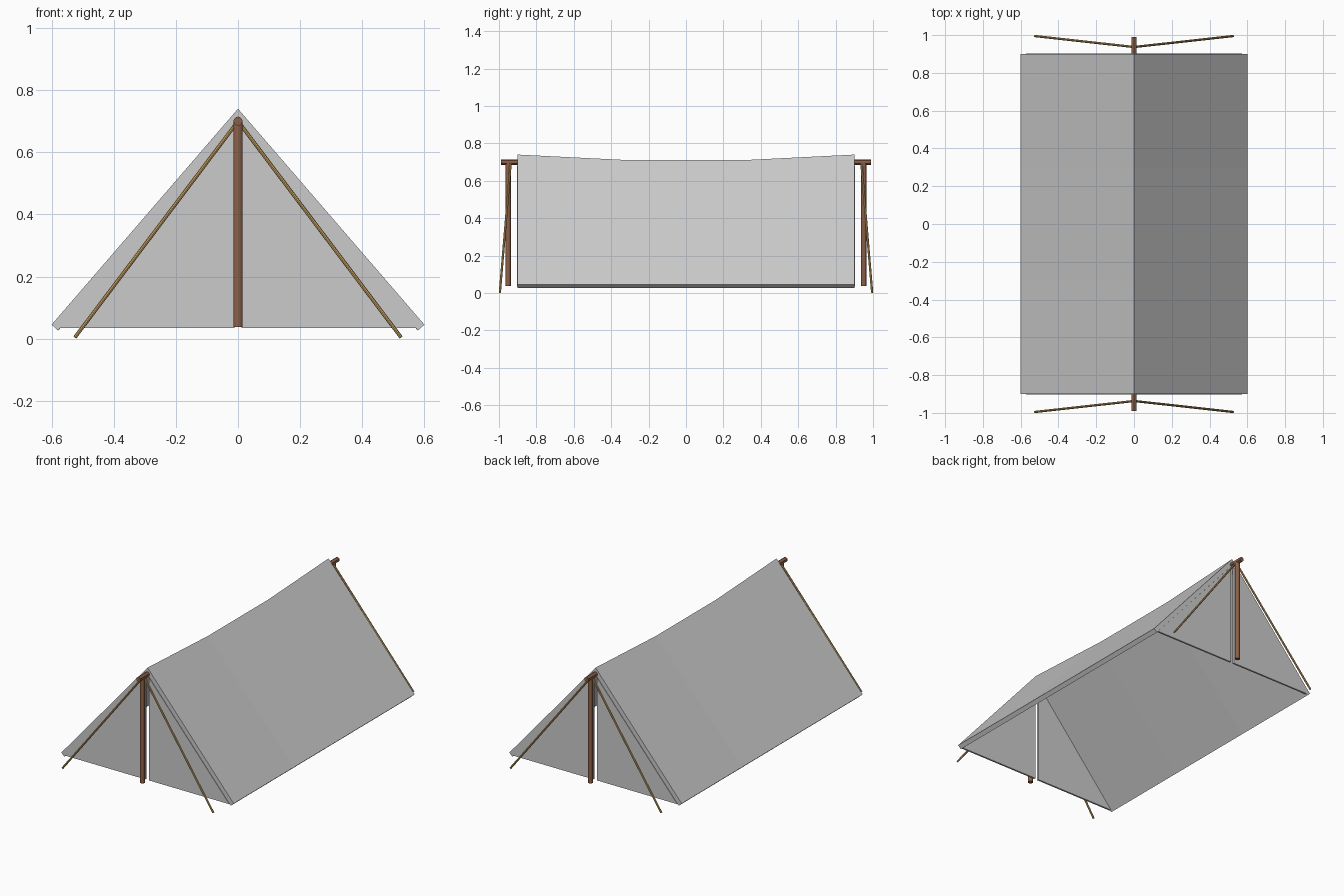
import bpy, bmesh
from mathutils import Vector

if "Cube" in bpy.data.objects:
    bpy.data.objects.remove(bpy.data.objects["Cube"])


def material(name, rgb):
    m = bpy.data.materials.new(name)
    m.diffuse_color = (*rgb, 1)
    m.use_nodes = True
    m.node_tree.nodes["Principled BSDF"].inputs["Base Color"].default_value = m.diffuse_color
    return m


wood = material("wood", (0.27, 0.12, 0.065))
hemp = material("hemp", (0.60, 0.38, 0.13))


def loft(name, sections):
    """Join matching closed cross-sections into a capped solid."""
    bm = bmesh.new()
    rings = [[bm.verts.new(p) for p in s] for s in sections]
    n = len(rings[0])
    for a, b in zip(rings, rings[1:]):
        for i in range(n):
            j = (i + 1) % n
            bm.faces.new((a[i], a[j], b[j], b[i]))
    bm.faces.new(rings[0])
    bm.faces.new(rings[-1])
    bmesh.ops.recalc_face_normals(bm, faces=bm.faces)
    mesh = bpy.data.meshes.new(name)
    bm.to_mesh(mesh)
    bm.free()
    ob = bpy.data.objects.new(name, mesh)
    bpy.context.collection.objects.link(ob)
    return ob


def rod(name, a, b, radius, sides, mat):
    """Cylinder between two points."""
    a, b = Vector(a), Vector(b)
    bpy.ops.mesh.primitive_cylinder_add(vertices=sides, radius=radius,
                                        depth=(b - a).length, location=(a + b) / 2)
    ob = bpy.context.object
    ob.name = name
    ob.rotation_euler = (b - a).to_track_quat('Z', 'Y').to_euler()
    ob.data.materials.append(mat)
    bpy.ops.object.shade_smooth_by_angle()
    return ob


# Canvas roof: thick inverted V, ridge sagging in the middle
def roof_section(y, ridge):
    pts = [(-0.6, 0.045), (0, ridge), (0.6, 0.045),
           (0.579, 0.026), (0, ridge - 0.043), (-0.579, 0.026)]
    return [(x, y, z) for x, z in pts]


loft("canvas_roof", [roof_section(y, r) for y, r in
                     ((-0.9, 0.74), (-0.3, 0.71), (0.3, 0.71), (0.9, 0.74))])

for end, s in (("front", -1), ("back", 1)):
    for side, k in (("left", -1), ("right", 1)):
        # End flaps with a narrow slit between them
        flap = [(0.012, 0.035), (0.572, 0.035), (0.012, 0.683)]
        loft(f"{end}_{side}_flap",
             [[(k * x, s * y, z) for x, z in flap] for y in (0.892, 0.903)])
        # Guy ropes
        rod(f"{end}_{side}_rope", (0, s * 0.937, 0.70),
            (k * 0.525, s * 0.995, 0.004), 0.006, 8, hemp)
    # Upright pole and the protruding end of the ridge pole
    rod(f"{end}_pole", (0, s * 0.95, 0.037), (0, s * 0.95, 0.70), 0.0145, 12, wood)
    rod(f"{end}_ridge_pole", (0, s * 0.85, 0.70), (0, s * 0.99, 0.70), 0.0145, 12, wood)
